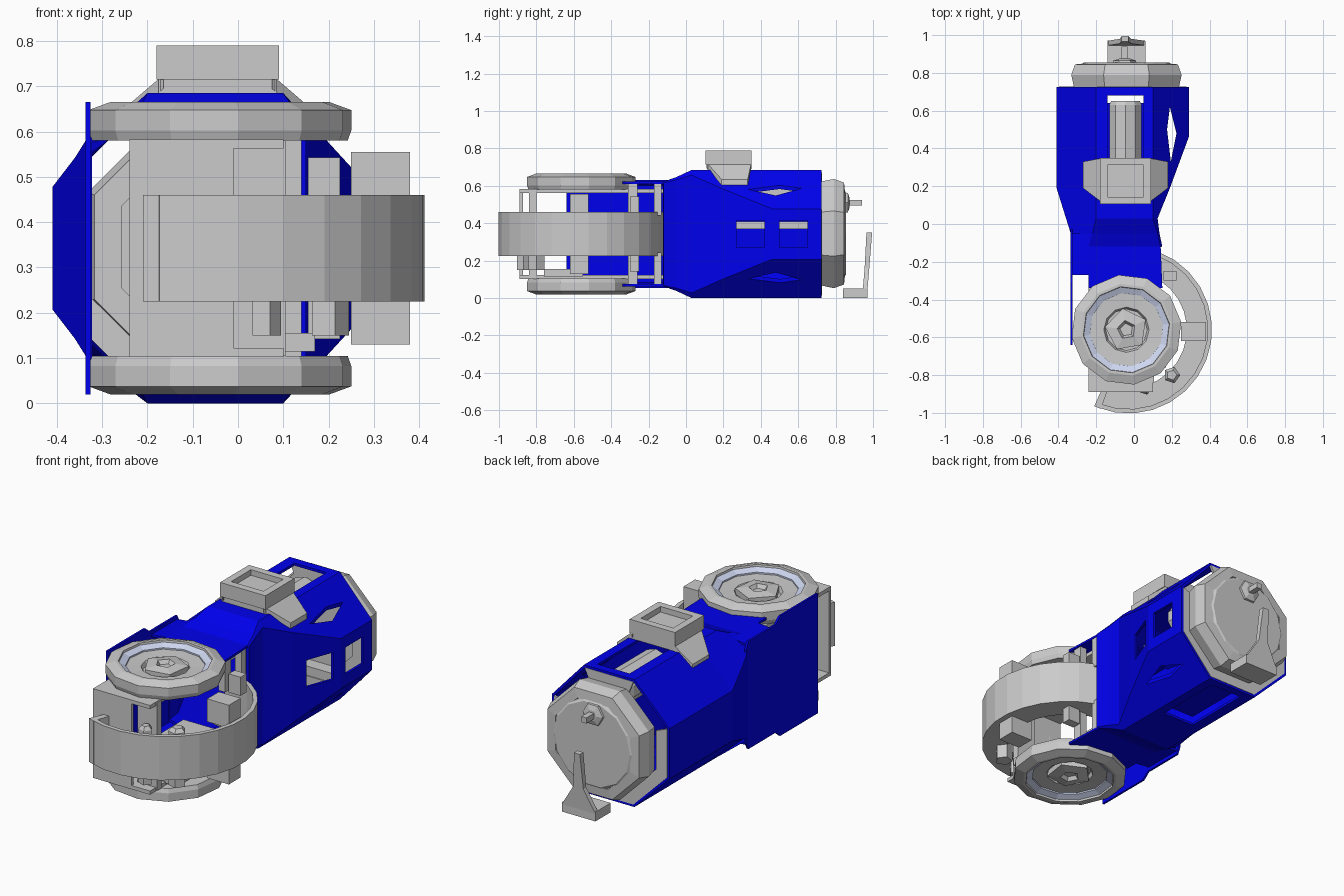
import bpy, bmesh
from math import sin, cos, pi, radians

if "Cube" in bpy.data.objects:
    bpy.data.objects.remove(bpy.data.objects["Cube"])

MID = 0.3425                      # mirror height between top and bottom


def material(name, rgb):
    m = bpy.data.materials.new(name)
    m.diffuse_color = (*rgb, 1)
    m.use_nodes = True
    m.node_tree.nodes["Principled BSDF"].inputs["Base Color"].default_value = m.diffuse_color
    return m


BLUE = material("blue_paint", (0.0, 0.0, 0.85))
PALE = material("pale_inlay", (0.62, 0.68, 0.88))


def loft(name, rings, mat=None, cap=True):
    """Skin a list of equal-length point loops."""
    bm = bmesh.new()
    vs = [[bm.verts.new(p) for p in r] for r in rings]
    n = len(rings[0])
    for a, b in zip(vs, vs[1:]):
        for i in range(n):
            j = (i + 1) % n
            bm.faces.new((a[i], a[j], b[j], b[i]))
    if cap:
        bm.faces.new(vs[0])
        bm.faces.new(vs[-1])
    bmesh.ops.recalc_face_normals(bm, faces=bm.faces)
    me = bpy.data.meshes.new(name)
    bm.to_mesh(me)
    bm.free()
    ob = bpy.data.objects.new(name, me)
    bpy.context.collection.objects.link(ob)
    if mat:
        me.materials.append(mat)
    return ob


def box(name, x0, x1, y0, y1, z0, z1, mat=None):
    return loft(name, [[(x0, y0, z), (x1, y0, z), (x1, y1, z), (x0, y1, z)] for z in (z0, z1)], mat)


def lathe(name, profile, centre, n, axis="Z", mat=None, turn=0.0, cap=True):
    """Revolve (radius, height) pairs about an axis."""
    rings = []
    for r, h in profile:
        ring = []
        for i in range(n):
            a = turn + 2 * pi * i / n
            u, v = r * cos(a), r * sin(a)
            ring.append((centre[0] + u, centre[1] + v, h) if axis == "Z"
                        else (centre[0] + u, h, centre[1] + v))
        rings.append(ring)
    return loft(name, rings, mat, cap)


# Blue housing: hollow octagonal tube, tapering towards the joint
def section(y, xl, xr, tl, tr, top, hl, hr):
    half = [(xl, hl), (tl, top), (tr, top), (xr, hr)]
    return [(x, y, MID + h) for x, h in half] + [(x, y, MID - h) for x, h in reversed(half)]


housing = loft("housing", [
    section(0.725, -0.41, 0.29, -0.20, 0.10, 0.3425, 0.135, 0.135),
    section(0.46, -0.41, 0.29, -0.20, 0.10, 0.3425, 0.135, 0.135),
    section(0.19, -0.41, 0.19, -0.20, 0.10, 0.3425, 0.135, 0.244),
    section(0.03, -0.36, 0.125, -0.20, 0.10, 0.3425, 0.20, 0.315),
    section(-0.05, -0.335, 0.135, -0.22, 0.125, 0.305, 0.24, 0.29),
    section(-0.12, -0.335, 0.15, -0.24, 0.14, 0.28, 0.25, 0.275)], BLUE, cap=False)
solid = housing.modifiers.new("wall", "SOLIDIFY")
solid.thickness, solid.offset = 0.015, -1

cutters = [box("window_cutter", 0.1, 0.4, y, y + 0.15, 0.27, 0.415) for y in (0.27, 0.5)]
cutters.append(box("slot_cutter", -0.14, 0.05, 0.30, 0.68, -0.1, 0.8))
cutters.append(loft("slit_cutter", [[(0.19, 0.62, z), (0.175, 0.5, z), (0.195, 0.33, z), (0.225, 0.48, z)]
                                    for z in (-0.1, 0.8)]))
for c in cutters:
    m = housing.modifiers.new("cut", "BOOLEAN")
    m.operation, m.object, m.solver = "DIFFERENCE", c, "EXACT"
    c.hide_render = True
# Bake the cuts, then remove the cutters
deps = bpy.context.evaluated_depsgraph_get()
baked = bpy.data.meshes.new_from_object(housing.evaluated_get(deps))
housing.modifiers.clear()
housing.data = baked
for c in cutters:
    bpy.data.objects.remove(c)

# Blue side cheek reaching past the joint, and floor under the slot
cheek = [(-0.03, 0.25), (-0.05, 0.29), (-0.28, 0.29), (-0.32, 0.3225), (-0.64, 0.3225)]
loft("side_cheek", [[(x, y, MID + h) for y, h in cheek] + [(x, y, MID - h) for y, h in reversed(cheek)]
                    for x in (-0.337, -0.326)], BLUE)
box("slot_floor", -0.14, 0.05, 0.30, 0.64, 0.05, 0.06, BLUE)

for side, s in (("upper", 1), ("lower", -1)):
    h = lambda v: MID + s * v
    # Blue tongues joining the housing to the joint
    loft(side + "_tongue", [[(-0.24, -0.09, h(z)), (0.14, -0.09, h(z)), (0.15, -0.34, h(z)), (-0.24, -0.34, h(z))]
                            for z in (0.268, 0.28)], BLUE)
    loft(side + "_shoulder", [[(-0.33, -0.05, h(a)), (-0.24, -0.05, h(b)), (-0.24, -0.27, h(b)), (-0.33, -0.27, h(a))]
                              for a, b in ((0.27, 0.28), (0.258, 0.268))], BLUE)
    # Faceted joint ring with pale inlay and pentagonal cap
    c = (-0.04, -0.56)
    lathe(side + "_joint_ring", [(0.21, h(0.238)), (0.285, h(0.238)), (0.293, h(0.26)), (0.293, h(0.305)),
                                 (0.245, h(0.3225)), (0.23, h(0.3225)), (0.225, h(0.295)), (0.21, h(0.295)),
                                 (0.21, h(0.238))], c, 12, turn=radians(8), cap=False)
    lathe(side + "_inlay", [(0.228, h(0.312)), (0.195, h(0.297)), (0.195, h(0.28)), (0.225, h(0.28)),
                            (0.228, h(0.312))], c, 12, mat=PALE, turn=radians(8), cap=False)
    lathe(side + "_joint_disc", [(0.215, h(0.24)), (0.215, h(0.29)), (0.12, h(0.285)), (0.11, h(0.265))], c, 12)
    lathe(side + "_hub_cap", [(0.115, h(0.26)), (0.115, h(0.295)), (0.05, h(0.305)), (0.035, h(0.285))], c, 5,
          turn=radians(100))
    # Thin joint frame, hinge posts and blocks in the gap
    a, b = sorted((h(0.22), h(0.24)))
    box(side + "_frame", -0.24, 0.10, -0.89, -0.12, a, b)
    a, b = sorted((h(0.10), h(0.20)))
    box(side + "_hinge_block", 0.155, 0.225, -0.30, -0.25, a, b)
    a, b = sorted((h(0.10), h(0.27)))
    box(side + "_hinge_post", 0.10, 0.14, -0.31, -0.26, a, b)
    box(side + "_hinge_strut", 0.10, 0.14, -0.17, -0.13, a, b)
    # Guard blocks above and below the guard floor
    a, b = sorted((h(0.09), h(0.213)))
    box(side + "_guard_block", 0.25, 0.38, -0.62, -0.52, a, b)

# Front plates between the rings
box("front_plate", -0.24, -0.01, -0.89, -0.872, 0.105, 0.58)
box("front_inner_plate", -0.01, 0.105, -0.84, -0.80, 0.105, 0.58)
box("lower_actuator", -0.02, 0.17, -0.76, -0.55, 0.115, 0.155)


# Curved guard sweeping round the joint: outer wall plus flat floor
def arc(name, r0, r1, z0, z1, a0, a1, n):
    rings = []
    for i in range(n + 1):
        a = radians(a0 + (a1 - a0) * i / n)
        rings.append([(-0.03 + r * cos(a), -0.56 + r * sin(a), z)
                      for r, z in ((r0, z0), (r1, z0), (r1, z1), (r0, z1))])
    return loft(name, rings)


arc("guard_wall", 0.42, 0.443, 0.225, 0.46, -112, 83, 15)
arc("guard_floor", 0.31, 0.43, 0.225, 0.25, -112, 83, 15)
arc("guard_end", 0.34, 0.443, 0.225, 0.46, -114, -109, 1)
for x, y, r in ((0.20, -0.80, 0.045), (0.06, -0.87, 0.035)):
    lathe("guard_peg", [(r, 0.15), (r, 0.44), (r * 0.6, 0.46)], (x, y), 5)

# Barrel in the top slot and rail behind the windows
lathe("slot_barrel", [(0.06, 0.30), (0.09, 0.32), (0.09, 0.63), (0.08, 0.65)], (-0.045, 0.565), 10, "Y",
      turn=radians(18))
box("window_rail", 0.10, 0.12, 0.22, 0.68, 0.37, 0.41)

# Sensor box with recessed top on a folded saddle
sensor = box("sensor_box", -0.18, 0.09, 0.105, 0.35, 0.715, 0.79)
bm = bmesh.new()
bm.from_mesh(sensor.data)
top = max(bm.faces, key=lambda f: f.calc_center_median().z)
bmesh.ops.inset_region(bm, faces=[top], thickness=0.055)
deep = bmesh.ops.extrude_discrete_faces(bm, faces=[top])["faces"][0]
bmesh.ops.translate(bm, verts=deep.verts, vec=(0, 0, -0.03))
bm.to_mesh(sensor.data)
bm.free()
loft("sensor_base", [[(-0.175, 0.115, z), (0.085, 0.115, z), (0.085, 0.345, z), (-0.175, 0.345, z)]
                     for z in (0.685, 0.72)])
for side, s in (("left", -1), ("right", 1)):
    f = lambda x, y, z: (-0.045 + s * x, y, z)
    loft(side + "_saddle_flap", [[f(0.12, 0.11, z), f(0.12, 0.35, z), f(0.225, 0.33, z - 0.09), f(0.225, 0.19, z - 0.09)]
                                 for z in (0.695, 0.725)])

# Rear rim closing the housing mouth, left open on the two upper slopes
outer = section(0.715, -0.397, 0.277, -0.195, 0.095, 0.33, 0.13, 0.13)
inner = [(-0.06 + (x + 0.06) * 0.8, y, MID + (z - MID) * 0.8) for x, y, z in outer]
for i in (1, 3, 4, 5, 6, 7):
    j = (i + 1) % 8
    quad = (outer[i], outer[j], inner[j], inner[i])
    loft("rear_rim", [[(x, y + d, z) for x, y, z in quad] for d in (0, 0.012)])

# Rear flange: octagonal ring around a round disc
RC = (-0.04, 0.345)
lathe("rear_flange", [(0.25, 0.72), (0.30, 0.72), (0.316, 0.79), (0.295, 0.845), (0.24, 0.85), (0.235, 0.83),
                      (0.235, 0.72), (0.25, 0.72)], RC, 8, "Y", turn=radians(22.5), cap=False)
lathe("rear_disc", [(0.24, 0.79), (0.24, 0.845), (0.225, 0.855)], RC, 14, "Y")

# Rear clips: upper peg, lower bracket with tapering upright
box("upper_peg", -0.065, -0.035, 0.82, 0.94, 0.495, 0.525)
lathe("peg_boss", [(0.07, 0.82), (0.06, 0.865), (0.03, 0.875)], (-0.05, 0.51), 6, "Y")
box("bracket_foot", -0.14, 0.06, 0.84, 0.97, 0.0, 0.05)
loft("bracket_upright", [
    [(-0.14, 0.945, 0.04), (0.06, 0.945, 0.04), (0.06, 0.97, 0.04), (-0.14, 0.97, 0.04)],
    [(-0.075, 0.955, 0.16), (-0.015, 0.955, 0.16), (-0.015, 0.98, 0.16), (-0.075, 0.98, 0.16)],
    [(-0.065, 0.965, 0.35), (-0.03, 0.965, 0.35), (-0.03, 0.995, 0.35), (-0.065, 0.995, 0.35)]])
